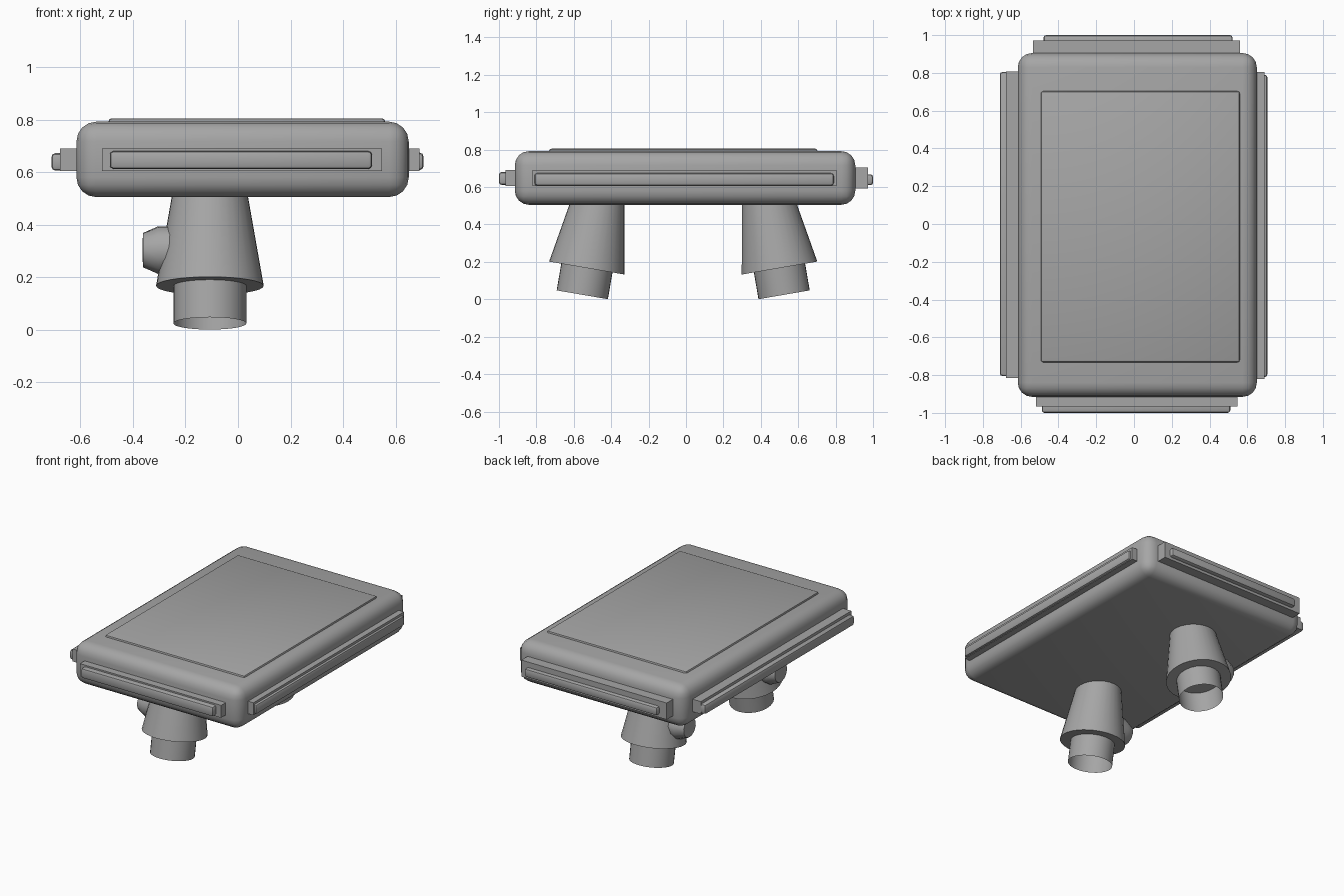
import bpy, bmesh, math
from mathutils import Matrix, Vector

cube = bpy.data.objects.get("Cube")
if cube:
    bpy.data.objects.remove(cube, do_unlink=True)

grey = bpy.data.materials.new("plain grey")
grey.use_nodes = True
colour = (0.38, 0.38, 0.38, 1)
grey.diffuse_color = colour
grey.node_tree.nodes["Principled BSDF"].inputs["Base Color"].default_value = colour


def finish(name, bm, smooth=True):
    mesh = bpy.data.meshes.new(name)
    bm.to_mesh(mesh)
    bm.free()
    mesh.materials.append(grey)
    obj = bpy.data.objects.new(name, mesh)
    bpy.context.collection.objects.link(obj)
    if smooth:
        bpy.ops.object.select_all(action="DESELECT")
        obj.select_set(True)
        bpy.context.view_layer.objects.active = obj
        bpy.ops.object.shade_smooth_by_angle(angle=math.radians(35))
    return obj


def box(name, x, y, z, bevel=0.0, segments=2):
    """Box between the given (low, high) limits, with rounded edges."""
    bm = bmesh.new()
    bmesh.ops.create_cube(bm, size=1)
    for v in bm.verts:
        v.co = Vector([(a + b) / 2 + c * (b - a) for c, (a, b) in zip(v.co, (x, y, z))])
    if bevel:
        bmesh.ops.bevel(bm, geom=bm.edges[:], offset=bevel, segments=segments,
                        profile=0.5, affect="EDGES")
    return finish(name, bm, bevel > 0)


def turned(name, profile, matrix, sides=32):
    """Revolve (radius, height) points round local z, then place the part."""
    bm = bmesh.new()
    verts = [bm.verts.new((r, 0, h)) for r, h in profile]
    edges = [bm.edges.new(pair) for pair in zip(verts, verts[1:])]
    bmesh.ops.spin(bm, geom=verts + edges, cent=(0, 0, 0), axis=(0, 0, 1),
                   angle=math.tau, steps=sides)
    bmesh.ops.remove_doubles(bm, verts=bm.verts[:], dist=0.0005)
    bmesh.ops.recalc_face_normals(bm, faces=bm.faces[:])
    bm.transform(matrix)
    return finish(name, bm)


# Rounded slab and raised top panel
box("body", (-0.615, 0.65), (-0.915, 0.905), (0.505, 0.792), 0.075, 4)
box("top_panel", (-0.493, 0.56), (-0.732, 0.703), (0.76, 0.805), 0.012)

# Rail base and rounded bar on each edge
box("front_rail", (-0.518, 0.548), (-0.965, -0.85), (0.605, 0.69))
box("front_bar", (-0.488, 0.51), (-1.0, -0.93), (0.612, 0.68), 0.014)
box("back_rail", (-0.535, 0.562), (0.85, 0.972), (0.592, 0.705))
box("back_bar", (-0.479, 0.522), (0.93, 1.0), (0.61, 0.668), 0.014)
box("right_rail", (-0.678, -0.55), (-0.815, 0.808), (0.605, 0.69))
box("right_bar", (-0.71, -0.64), (-0.805, 0.805), (0.606, 0.672), 0.014)
box("left_rail", (0.59, 0.69), (-0.82, 0.805), (0.605, 0.69))
box("left_bar", (0.65, 0.706), (-0.81, 0.79), (0.608, 0.674), 0.014)

# Splayed legs: tapered socket, open tube foot and side knob
for name, y, side in (("front", -0.53, -1), ("back", 0.50, 1)):
    place = Matrix.Translation((-0.107, y, 0.167)) @ Matrix.Rotation(side * 0.17, 4, "X")
    turned(name + "_leg_socket", [(0, 0), (0.205, 0), (0.132, 0.42), (0, 0.42)], place)
    turned(name + "_leg_foot", [(0.139, 0.0), (0.139, -0.145)], place)
    knob_place = place @ Matrix.Translation((0, 0, 0.138)) @ Matrix.Rotation(-math.pi / 2, 4, "Y")
    turned(name + "_knob", [(0, 0.1), (0.092, 0.1), (0.092, 0.197), (0.066, 0.255), (0, 0.257)],
           knob_place, 12)
